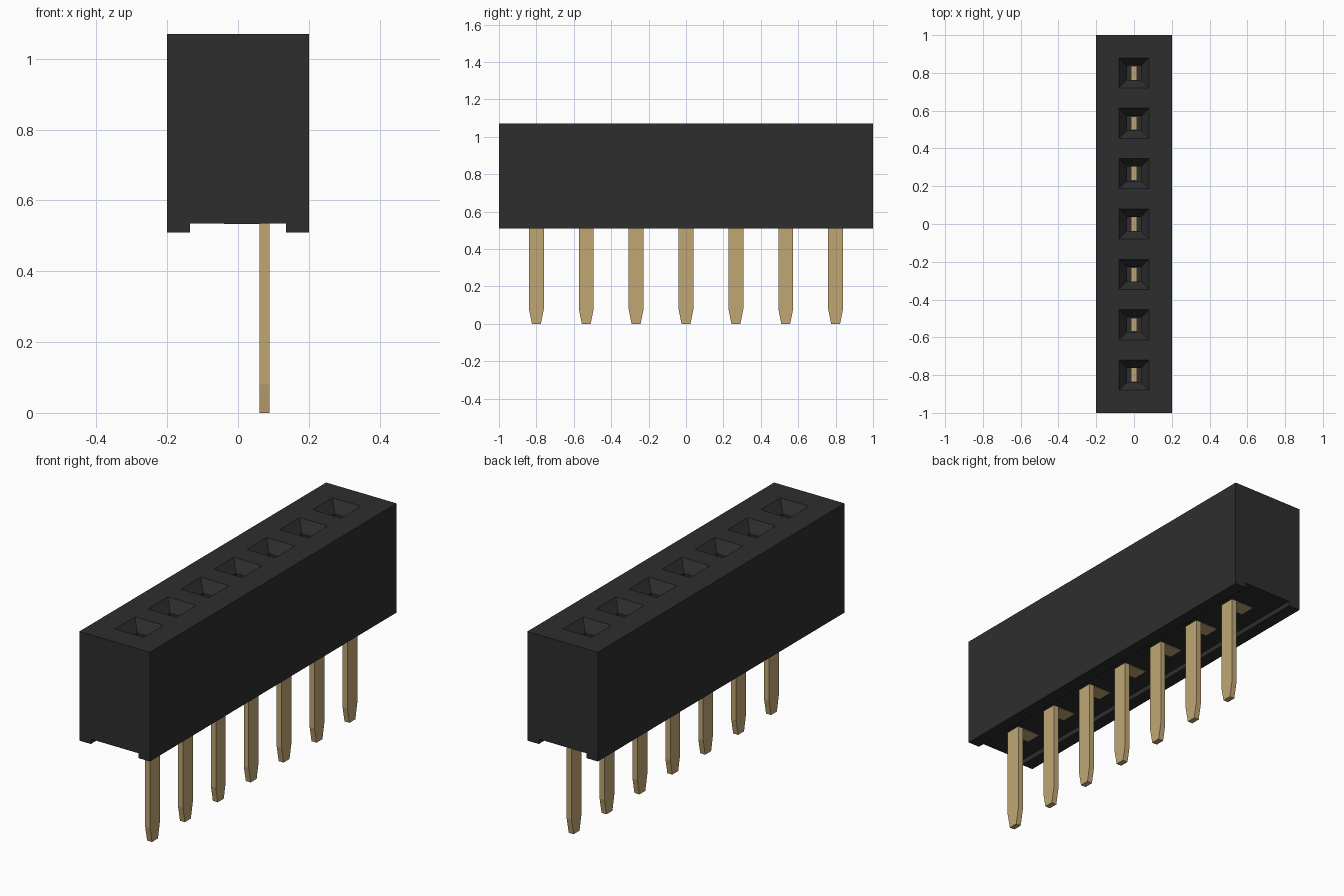
import bpy, bmesh
from mathutils import Vector

cube = bpy.data.objects.get("Cube")
if cube:
    bpy.data.objects.remove(cube, do_unlink=True)


def material(name, rgb):
    m = bpy.data.materials.new(name)
    m.use_nodes = True
    m.diffuse_color = (*rgb, 1)
    m.node_tree.nodes["Principled BSDF"].inputs["Base Color"].default_value = (*rgb, 1)
    return m


black = material("black plastic", (0.027, 0.027, 0.027))
gold = material("gold metal", (0.533, 0.386, 0.174))


def add_object(name, bm, mat):
    bmesh.ops.recalc_face_normals(bm, faces=bm.faces)
    me = bpy.data.meshes.new(name)
    bm.to_mesh(me)
    bm.free()
    me.materials.append(mat)
    ob = bpy.data.objects.new(name, me)
    bpy.context.collection.objects.link(ob)
    return ob


def prism(bm, points, offset):
    """Extrude a closed outline of 3D points by an offset."""
    face = bm.faces.new([bm.verts.new(p) for p in points])
    new = bmesh.ops.extrude_face_region(bm, geom=[face])["geom"]
    bmesh.ops.translate(bm, vec=offset, verts=[v for v in new if isinstance(v, bmesh.types.BMVert)])


def box(bm, x0, x1, y0, y1, z0, z1):
    prism(bm, [(x0, y0, z0), (x1, y0, z0), (x1, y1, z0), (x0, y1, z0)], (0, 0, z1 - z0))


TOP, FLOOR, FOOT = 1.07, 0.535, 0.51
PITCH = 2 / 7.5
ROWS = [(i - 3) * PITCH for i in range(7)]
HOLE = 0.08

# Housing: channelled profile swept along y
bm = bmesh.new()
outline = [(-0.2, FOOT), (-0.135, FOOT), (-0.135, FLOOR), (0.135, FLOOR),
           (0.135, FOOT), (0.2, FOOT), (0.2, TOP), (-0.2, TOP)]
prism(bm, [(x, -1, z) for x, z in outline], (0, 2, 0))
bmesh.ops.recalc_face_normals(bm, faces=bm.faces)


def top_faces():
    return [f for f in bm.faces if f.calc_center_median().z > TOP - 0.001]


# Slice the top around each socket
cuts = [((s * HOLE, 0, 0), (1, 0, 0)) for s in (-1, 1)]
cuts += [((0, y + s * HOLE, 0), (0, 1, 0)) for y in ROWS for s in (-1, 1)]
for co, no in cuts:
    faces = top_faces()
    geom = faces + list({e for f in faces for e in f.edges}) + list({v for f in faces for v in f.verts})
    bmesh.ops.bisect_plane(bm, geom=geom, plane_co=co, plane_no=no)

# Sink each socket: sloping funnel, then a straight shaft
for y in ROWS:
    face = min(top_faces(), key=lambda f: (f.calc_center_median() - Vector((0, y, TOP))).length)
    for half, depth in ((0.038, 0.055), (0.038, 0.42)):
        old = max(abs(v.co.x) for v in face.verts)
        new = bmesh.ops.extrude_face_region(bm, geom=[face])["geom"]
        bmesh.ops.delete(bm, geom=[face], context="FACES_ONLY")
        face = next(f for f in new if isinstance(f, bmesh.types.BMFace))
        for v in face.verts:
            v.co.x *= half / old
            v.co.y = y + (v.co.y - y) * half / old
            v.co.z -= depth
add_object("housing", bm, black)

# Contacts: tapered pin, foot plate and two spring leaves in each socket
for i, y in enumerate(ROWS, 1):
    bm = bmesh.new()
    side = [(-0.024, 0), (0.024, 0), (0.04, 0.08), (0.04, 0.55), (-0.04, 0.55), (-0.04, 0.08)]
    prism(bm, [(0.061, y + dy, z) for dy, z in side], (0.028, 0, 0))
    add_object(f"pin_{i}", bm, gold)

    bm = bmesh.new()
    box(bm, -0.04, 0.065, y - 0.04, y + 0.04, FLOOR - 0.002, 0.55)
    add_object(f"contact_foot_{i}", bm, gold)

    bm = bmesh.new()
    for x0, x1 in ((-0.015, -0.001), (0.001, 0.015)):
        box(bm, x0, x1, y - 0.037, y + 0.037, 0.58, 0.85)
    add_object(f"contact_leaves_{i}", bm, gold)
